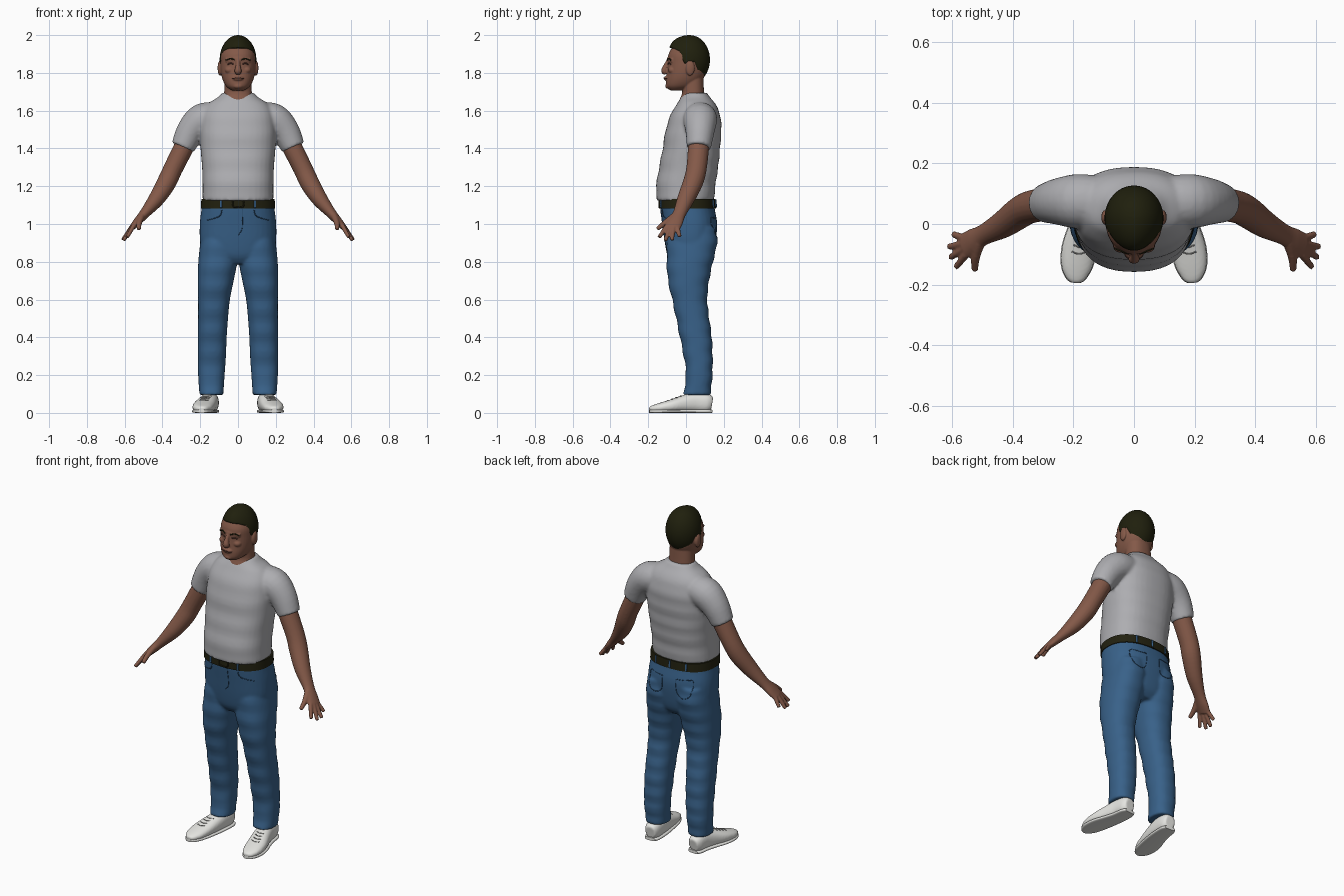
import bpy, bmesh
from math import sin, cos, pi, radians
from mathutils import Vector

if "Cube" in bpy.data.objects:
    bpy.data.objects.remove(bpy.data.objects["Cube"])


def material(name, rgb):
    m = bpy.data.materials.new(name)
    m.use_nodes = True
    m.diffuse_color = (*rgb, 1)
    bsdf = m.node_tree.nodes["Principled BSDF"]
    bsdf.inputs["Base Color"].default_value = (*rgb, 1)
    bsdf.inputs["Roughness"].default_value = 0.8
    return m


SKIN = material("skin", (.23, .10, .065))
DARK_SKIN = material("dark_skin", (.10, .04, .03))
HAIR = material("dark_hair", (.014, .014, .004))
SHIRT = material("grey_cotton", (.42, .42, .44))
DENIM = material("blue_denim", (.04, .12, .25))
SEAM = material("dark_denim", (.022, .07, .15))
LEATHER = material("dark_leather", (.016, .015, .005))
WHITE = material("white_shoe", (.78, .78, .75))
LACE = material("grey_lace", (.3, .3, .29))


def smooth_list(pts, k=4):
    """Catmull-Rom interpolation of tuples."""
    out = []
    for i in range(len(pts) - 1):
        a, b, c, d = pts[max(i - 1, 0)], pts[i], pts[i + 1], pts[min(i + 2, len(pts) - 1)]
        for s in range(k):
            t = s / k
            out.append([.5 * (2 * q + (r - p) * t + (2 * p - 5 * q + 4 * r - w) * t * t
                              + (3 * q - p - 3 * r + w) * t ** 3)
                        for p, q, r, w in zip(a, b, c, d)])
    return out + [list(pts[-1])]


def loft(bm, rings, n, sides):
    """Skin superelliptic rings (centre, u, v) into a closed solid."""
    rows = []
    for c, u, v in rings:
        row = []
        for i in range(sides):
            a = 2 * pi * i / sides
            x, y = cos(a), sin(a)
            r = (abs(x) ** n + abs(y) ** n) ** (-1 / n)
            row.append(bm.verts.new(c + u * x * r + v * y * r))
        rows.append(row)
    for p, q in zip(rows, rows[1:]):
        for i in range(sides):
            j = (i + 1) % sides
            bm.faces.new((p[i], p[j], q[j], q[i]))
    bm.faces.new(rows[0])
    bm.faces.new(rows[-1])


def stack(bm, rows, x=0, n=2.3, sides=40, fold=0):
    """Horizontal sections: (z, front y, back y, half width, x offset)."""
    rings = []
    for r in smooth_list(rows):
        z, f, b, w = r[:4]
        f += fold * sin(z * 55)
        b += fold * sin(z * 70 + 1)
        cx = x * r[4] if x else 0
        rings.append((Vector((cx, (f + b) / 2, z)), Vector((w, 0, 0)), Vector((0, (b - f) / 2, 0))))
    loft(bm, rings, n, sides)


def tube(bm, pts, side=1, hint=(0, 1, 0), n=2.0, sides=20, k=4):
    """Sections across a path: (x, y, z, radius along hint, other radius)."""
    pts = smooth_list(pts, k)
    ps = [Vector((p[0] * side, p[1], p[2])) for p in pts]
    rings = []
    for i, p in enumerate(pts):
        d = (ps[min(i + 1, len(ps) - 1)] - ps[max(i - 1, 0)]).normalized()
        h = Vector(hint)
        u = (h - d * h.dot(d)).normalized()
        rings.append((ps[i], u * p[3], d.cross(u) * p[4]))
    loft(bm, rings, n, sides)


def ball(bm, c, r):
    vs = bmesh.ops.create_uvsphere(bm, u_segments=20, v_segments=12, radius=1)["verts"]
    for v in vs:
        v.co = Vector([c[i] + v.co[i] * r[i] for i in range(3)])


def make(name, bm, mat, voxel=0, relax=4):
    bmesh.ops.recalc_face_normals(bm, faces=bm.faces)
    me = bpy.data.meshes.new(name)
    bm.to_mesh(me)
    bm.free()
    me.materials.append(mat)
    for p in me.polygons:
        p.use_smooth = len(p.vertices) < 5
    ob = bpy.data.objects.new(name, me)
    bpy.context.collection.objects.link(ob)
    if voxel:
        m = ob.modifiers.new("blend", "REMESH")
        m.mode, m.voxel_size, m.use_smooth_shade = "VOXEL", voxel, True
        s = ob.modifiers.new("relax", "SMOOTH")
        s.factor, s.iterations = .5, relax
    return ob


def trace(name, target, pts, direction, mat, r=.003):
    """Thin cord laid on a surface along points cast in a direction."""
    bpy.context.view_layer.update()
    ev = target.evaluated_get(bpy.context.evaluated_depsgraph_get())
    d = Vector(direction)
    path = []
    for p in smooth_list(pts, 5):
        hit, loc, nor, _ = ev.ray_cast(Vector(p) - d, d)
        if hit:
            path.append((*loc, r, r))
    if len(path) > 1:
        bm = bmesh.new()
        tube(bm, path, hint=(.1, .3, .95), sides=8, k=1)
        make(name, bm, mat)


# Head, neck, nose, brow and ears
bm = bmesh.new()
stack(bm, [(1.60, -.02, .11, .07), (1.65, -.035, .10, .076), (1.70, -.02, .095, .073), (1.79, -.03, .092, .07)])
stack(bm, [(1.708, -.085, -.01, .035), (1.728, -.104, .05, .062), (1.76, -.105, .085, .08),
           (1.80, -.1, .105, .09), (1.85, -.096, .115, .093), (1.90, -.092, .113, .09),
           (1.95, -.062, .092, .069), (1.98, -.03, .055, .035)], n=2.2)
tube(bm, [(0, -.09, 1.872, .01, .011), (0, -.106, 1.84, .012, .012), (0, -.115, 1.812, .017, .019),
          (0, -.105, 1.797, .012, .014)])
tube(bm, [(-.065, -.07, 1.866, .012, .009), (0, -.092, 1.874, .012, .009), (.065, -.07, 1.866, .012, .009)], hint=(0, 0, 1))
ball(bm, (0, -.1, 1.771), (.03, .017, .014))
ball(bm, (0, -.094, 1.73), (.026, .016, .014))
for s in (-1, 1):
    ball(bm, (s * .096, .022, 1.825), (.012, .024, .04))
    ball(bm, (s * .045, -.07, 1.815), (.025, .025, .02))
head = make("head", bm, SKIN, .004, 3)

# Facial details
FRONT = (0, 1, 0)
trace("mouth", head, [(x, 0, z) for x, z in ((-.03, 1.77), (0, 1.773), (.03, 1.77))], FRONT, DARK_SKIN, .0025)
for s, side in ((1, "left"), (-1, "right")):
    trace(side + "_eye", head, [(s * x, 0, z) for x, z in ((.024, 1.847), (.038, 1.851), (.054, 1.846))], FRONT, DARK_SKIN, .004)
    trace(side + "_eyebrow", head, [(s * x, 0, z) for x, z in ((.018, 1.869), (.04, 1.876), (.064, 1.867))], FRONT, HAIR, .0035)

# Hair cap whose lower rim follows the hairline
HAIRLINE = [(0, 30), (35, 28), (60, 20), (74, -9), (92, -9), (104, -4), (122, -35), (180, -52)]


def hairline(f):
    for (a, p), (b, q) in zip(HAIRLINE, HAIRLINE[1:]):
        if f <= b:
            return p + (q - p) * (f - a) / (b - a)
    return HAIRLINE[-1][1]


bm = bmesh.new()
rows = []
for i in range(72):
    az = i * 5
    low = hairline(min(az, 360 - az))
    row = []
    for j in range(16):
        el = radians(low + (89 - low) * j / 15)
        a = radians(az)
        quiff = 1 + .33 * max(0, sin(el)) * max(0, cos(a))
        row.append(bm.verts.new((.097 * sin(a) * cos(el), .02 - .107 * cos(a) * cos(el) * quiff, 1.87 + .13 * sin(el))))
    rows.append(row)
for p, q in zip(rows, rows[1:] + rows[:1]):
    for j in range(15):
        bm.faces.new((p[j], q[j], q[j + 1], p[j + 1]))
bm.faces.new([r[-1] for r in rows])
hair = make("hair", bm, HAIR)
hair.modifiers.new("thickness", "SOLIDIFY").thickness = .013

# Shirt with sleeves
bm = bmesh.new()
stack(bm, [(1.125, -.155, .15, .188), (1.2, -.158, .155, .187), (1.3, -.142, .17, .19), (1.4, -.123, .18, .198),
           (1.5, -.107, .187, .2), (1.58, -.08, .18, .19), (1.635, -.05, .155, .16), (1.67, -.025, .13, .108),
           (1.695, -.005, .11, .082)], n=2.4, fold=.002)
for s in (-1, 1):
    tube(bm, [(.12, .075, 1.565, .085, .08), (.19, .075, 1.55, .09, .088), (.25, .074, 1.49, .077, .077),
              (.293, .068, 1.405, .064, .063)], s)
make("shirt", bm, SHIRT, .009, 4)

# Arms and hands
FINGERS = [((.553, -.1, .99), (.587, -.142, .93)), ((.56, -.083, .985), (.606, -.11, .913)),
           ((.562, -.065, .985), (.611, -.075, .915)), ((.555, -.047, .99), (.597, -.034, .934))]
for s, side in ((1, "left"), (-1, "right")):
    bm = bmesh.new()
    tube(bm, [(.25, .072, 1.48, .058, .054), (.29, .066, 1.40, .056, .053), (.345, .055, 1.29, .054, .051),
              (.378, .037, 1.22, .053, .051), (.43, 0, 1.135, .046, .043), (.495, -.035, 1.055, .035, .027),
              (.53, -.056, 1.015, .042, .022), (.56, -.073, .982, .043, .016)], s)
    for a, b in FINGERS:
        tube(bm, [(*a, .013, .013), (*b, .011, .010)], s, sides=10)
    tube(bm, [(.508, -.06, 1.045, .018, .018), (.523, -.112, 1.005, .015, .015), (.525, -.153, .973, .011, .011)],
         s, hint=(1, 0, 0), sides=10)
    make(side + "_arm", bm, SKIN, .005, 3)

# Trousers
bm = bmesh.new()
stack(bm, [(.79, -.07, .11, .12), (.83, -.097, .14, .175), (.9, -.112, .156, .2), (1.0, -.125, .165, .202),
           (1.08, -.135, .152, .193), (1.11, -.135, .15, .19)], n=2.4)
for s in (-1, 1):
    stack(bm, [(.095, -.015, .13, .063, .141), (.2, 0, .14, .07, .141), (.3, -.012, .141, .074, .138),
               (.4, -.032, .136, .076, .136), (.5, -.052, .123, .079, .132), (.6, -.073, .112, .084, .127),
               (.7, -.095, .122, .095, .118), (.8, -.102, .143, .103, .107), (.9, -.1, .165, .1, .1),
               (.98, -.09, .16, .09, .1)], x=s, fold=.003)
trousers = make("trousers", bm, DENIM, .009, 3)

# Trouser seams, pockets and fly
BACK = (0, -1, 0)
trace("fly_seam", trousers, [(.022, 0, 1.08), (.022, 0, .98), (0, 0, .94)], FRONT, SEAM, .002)
for s, side in ((1, "left"), (-1, "right")):
    trace(side + "_front_pocket", trousers, [(s * x, 0, z) for x, z in ((.085, 1.075), (.1, 1.04), (.165, 1.02))], FRONT, SEAM, .0025)
    trace(side + "_back_pocket", trousers, [(s * x, 0, z) for x, z in (
        (.045, 1.03), (.05, .95), (.09, .925), (.135, .95), (.14, 1.03), (.09, 1.03), (.045, 1.03))], BACK, SEAM, .0022)

# Belt with buckle and loops
bm = bmesh.new()
stack(bm, [(1.083, -.142, .158, .197), (1.132, -.141, .156, .194)], n=2.4)
belt = make("belt", bm, LEATHER)
trace("belt_buckle", belt, [(x, 0, z) for x, z in ((-.025, 1.09), (.025, 1.09), (.025, 1.125), (-.025, 1.125), (-.025, 1.09))], FRONT, LEATHER, .004)
for x, d in ((.09, FRONT), (-.09, FRONT), (.1, BACK), (-.1, BACK), (0, BACK)):
    trace("belt_loop", belt, [(x, 0, 1.086), (x, 0, 1.129)], d, DENIM, .006)

# Shoes, soles and laces
SHOE = [(.143, .137, .048, .03, .036), (.145, .11, .052, .043, .05), (.15, .05, .055, .047, .053),
        (.162, -.01, .048, .052, .046), (.18, -.08, .036, .057, .034), (.189, -.14, .027, .051, .025),
        (.192, -.18, .021, .032, .017), (.193, -.194, .018, .014, .01)]
for s, side in ((1, "left"), (-1, "right")):
    bm = bmesh.new()
    tube(bm, SHOE, s, hint=(1, 0, 0), n=2.4, sides=28)
    for v in bm.verts:
        v.co.z = max(v.co.z, .003)
    shoe = make(side + "_shoe", bm, WHITE, .006, 3)
    bm = bmesh.new()
    tube(bm, [(x, y, .009, r + .002, .009) for x, y, z, r, h in SHOE], s, hint=(1, 0, 0), n=4, sides=28)
    make(side + "_sole", bm, WHITE)
    for i in range(4):
        y, x = -.025 - i * .022, .166 + i * .005
        trace(side + "_lace", shoe, [(s * (x - .024), y, 0), (s * x, y - .008, 0), (s * (x + .024), y, 0)], (0, 0, -1), LACE, .0025)
